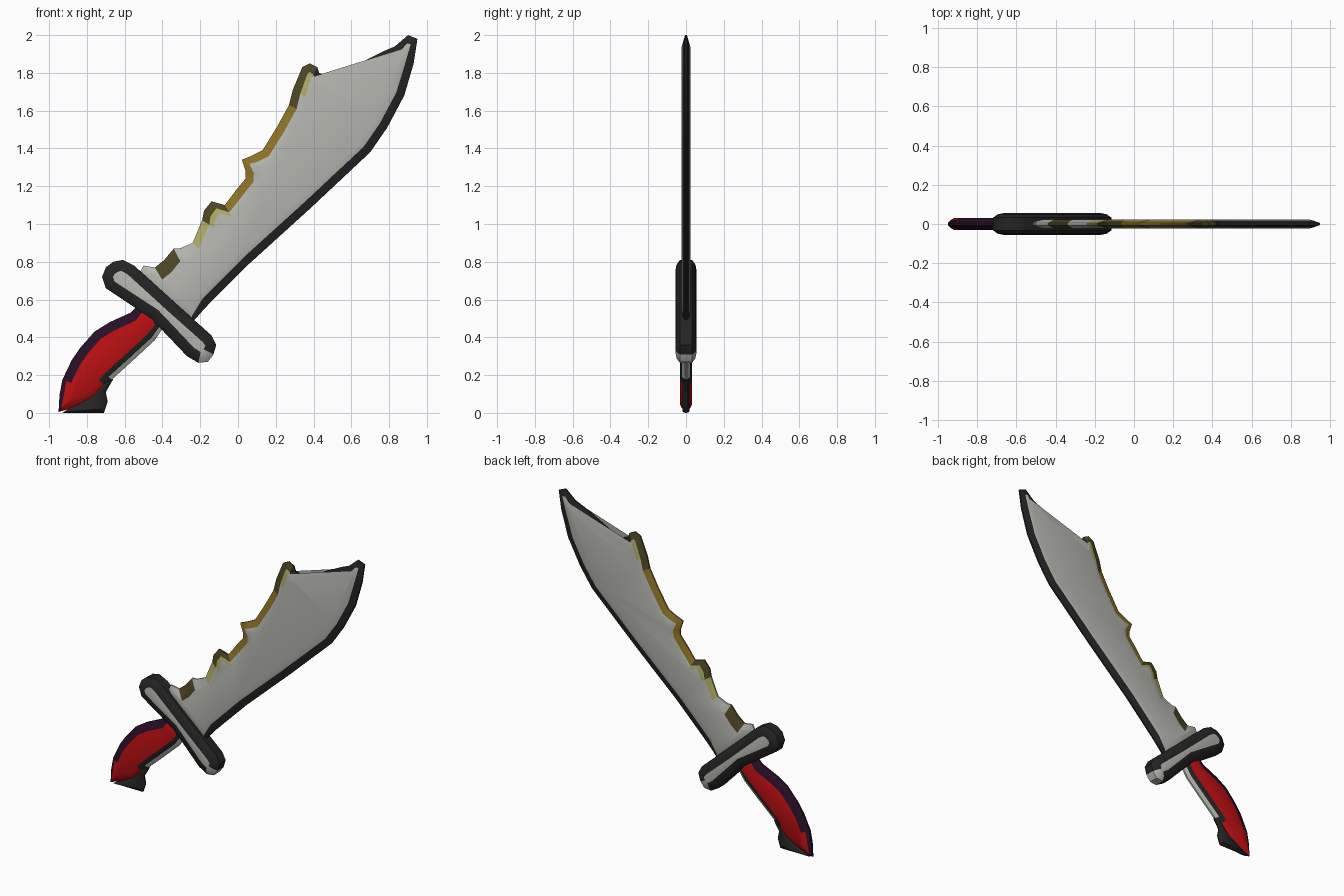
import bpy
import math
from mathutils import Vector

cube = bpy.data.objects.get("Cube")
if cube:
    bpy.data.objects.remove(cube, do_unlink=True)


def material(name, rgb):
    mat = bpy.data.materials.new(name)
    mat.use_nodes = True
    colour = (*rgb, 1.0)
    mat.diffuse_color = colour
    mat.node_tree.nodes["Principled BSDF"].inputs["Base Color"].default_value = colour
    return mat


# One letter per colour, used to paint the bands around each part
PAINT = {
    "k": material("charcoal", (.017, .018, .017)),
    "g": material("light_steel", (.47, .47, .44)),
    "d": material("dark_olive", (.075, .06, .017)),
    "y": material("pale_yellow", (.42, .41, .13)),
    "o": material("gold", (.27, .17, .02)),
    "p": material("dark_plum", (.02, .005, .02)),
    "r": material("red", (.5, .005, .006)),
}
CODES = list(PAINT)


def outward_normals(points, smoothing):
    """Averaged outline normals, softened so narrow bumps inset cleanly."""
    n = len(points)
    area = sum(points[i - 1].cross(points[i]) for i in range(n))
    sign = math.copysign(1, area)
    edges = [(points[(i + 1) % n] - points[i]).normalized() for i in range(n)]
    sides = [Vector((e.y, -e.x)) * sign for e in edges]
    normals = [(sides[i - 1] + sides[i]).normalized() for i in range(n)]
    for _ in range(smoothing):
        normals = [(normals[i - 1] + 2 * normals[i] + normals[(i + 1) % n]).normalized()
                   for i in range(n)]
    return normals


def slab(name, runs, profile, face_colour, smoothing=0):
    """Flat part from an outline; profile lists (inset, half thickness).
    Each run is (band colours from the rim inwards, outline points)."""
    points = [Vector(p) for _, run in runs for p in run]
    bands = [code for code, run in runs for _ in run]
    n = len(points)
    normals = outward_normals(points, smoothing)
    verts, faces, colours = [], [], []
    for side in (-1, 1):
        for inset, half in profile:
            for p, normal in zip(points, normals):
                q = p - normal * inset
                verts.append((q.x, side * half, q.y))
    rings = len(profile)

    def quad_strip(a, b, band):
        for i in range(n):
            j = (i + 1) % n
            faces.append((a * n + i, a * n + j, b * n + j, b * n + i))
            colours.append(bands[i][band])

    quad_strip(0, rings, 0)                       # rim
    for start in (0, rings):                      # bevel bands and flat face
        for r in range(rings - 1):
            quad_strip(start + r, start + r + 1, r)
        last = (start + rings - 1) * n
        faces.append(tuple(range(last, last + n)))
        colours.append(face_colour)

    mesh = bpy.data.meshes.new(name)
    mesh.from_pydata(verts, [], faces)
    for mat in PAINT.values():
        mesh.materials.append(mat)
    for poly, code in zip(mesh.polygons, colours):
        poly.material_index = CODES.index(code)
    obj = bpy.data.objects.new(name, mesh)
    bpy.context.collection.objects.link(obj)
    bpy.ops.object.select_all(action="DESELECT")
    obj.select_set(True)
    bpy.context.view_layer.objects.active = obj
    bpy.ops.object.mode_set(mode="EDIT")
    bpy.ops.mesh.select_all(action="SELECT")
    bpy.ops.mesh.normals_make_consistent(inside=False)
    bpy.ops.object.mode_set(mode="OBJECT")
    bpy.ops.object.shade_smooth_by_angle(angle=math.radians(40))
    return obj


# Blade: dark cutting edge and tip, then the worn, gilded spine
blade = [
    ("kg", [(-.25, .47), (-.17, .56), (.06, .79), (.38, 1.08), (.54, 1.23),
            (.70, 1.38), (.79, 1.51), (.88, 1.68), (.93, 1.85), (.95, 1.98),
            (.90, 2), (.83, 1.94), (.76, 1.91), (.68, 1.87), (.57, 1.81),
            (.48, 1.78), (.43, 1.80)]),
    ("dy", [(.42, 1.83), (.38, 1.85), (.34, 1.83)]),
    ("dg", [(.29, 1.71)]),
    ("og", [(.27, 1.63), (.21, 1.52), (.13, 1.39), (.07, 1.36), (.02, 1.34),
            (.04, 1.28), (.04, 1.24), (-.01, 1.18)]),
    ("dy", [(-.07, 1.1), (-.14, 1.12), (-.18, 1.07)]),
    ("yg", [(-.19, 1.02)]),
    ("gg", [(-.24, .90), (-.31, .87)]),
    ("dd", [(-.34, .87), (-.39, .81)]),
    ("gg", [(-.44, .77), (-.50, .78), (-.53, .72)]),
]
slab("blade", blade, [(0, .005), (.045, .018), (.075, .024)], "g", smoothing=2)

# Guard: dark long sides, pale ends and a pale central stripe
guard = [
    ("kk", [(-.72, .72), (-.70, .77), (-.66, .80), (-.61, .81), (-.55, .78),
            (-.33, .58), (-.14, .41), (-.115, .36)]),
    ("gg", [(-.13, .31), (-.16, .27)]),
    ("kk", [(-.21, .265), (-.27, .30), (-.46, .50), (-.70, .66)]),
]
slab("guard", guard, [(0, .032), (.025, .05), (.058, .056)], "g")

# Grip: plum back, red palm swell, dark inner side with a pale rim
grip = [
    ("pp", [(-.52, .58), (-.57, .53), (-.68, .48), (-.76, .43), (-.835, .345),
            (-.88, .28)]),
    ("pr", [(-.93, .175), (-.945, .095)]),
    ("rr", [(-.95, .005), (-.86, .03), (-.76, .08)]),
    ("kk", [(-.70, .14)]),
    ("gk", [(-.67, .175), (-.57, .265), (-.44, .385)]),
    ("kk", [(-.39, .46), (-.42, .54)]),
]
slab("grip", grip, [(0, .006), (.022, .02), (.05, .031)], "r")

# Pommel hook below the grip
pommel = [
    ("kk", [(-.93, 0), (-.71, 0), (-.69, .06), (-.70, .11), (-.66, .18),
            (-.72, .17), (-.79, .09)]),
]
slab("pommel", pommel, [(0, .004), (.012, .012), (.025, .018)], "k")
